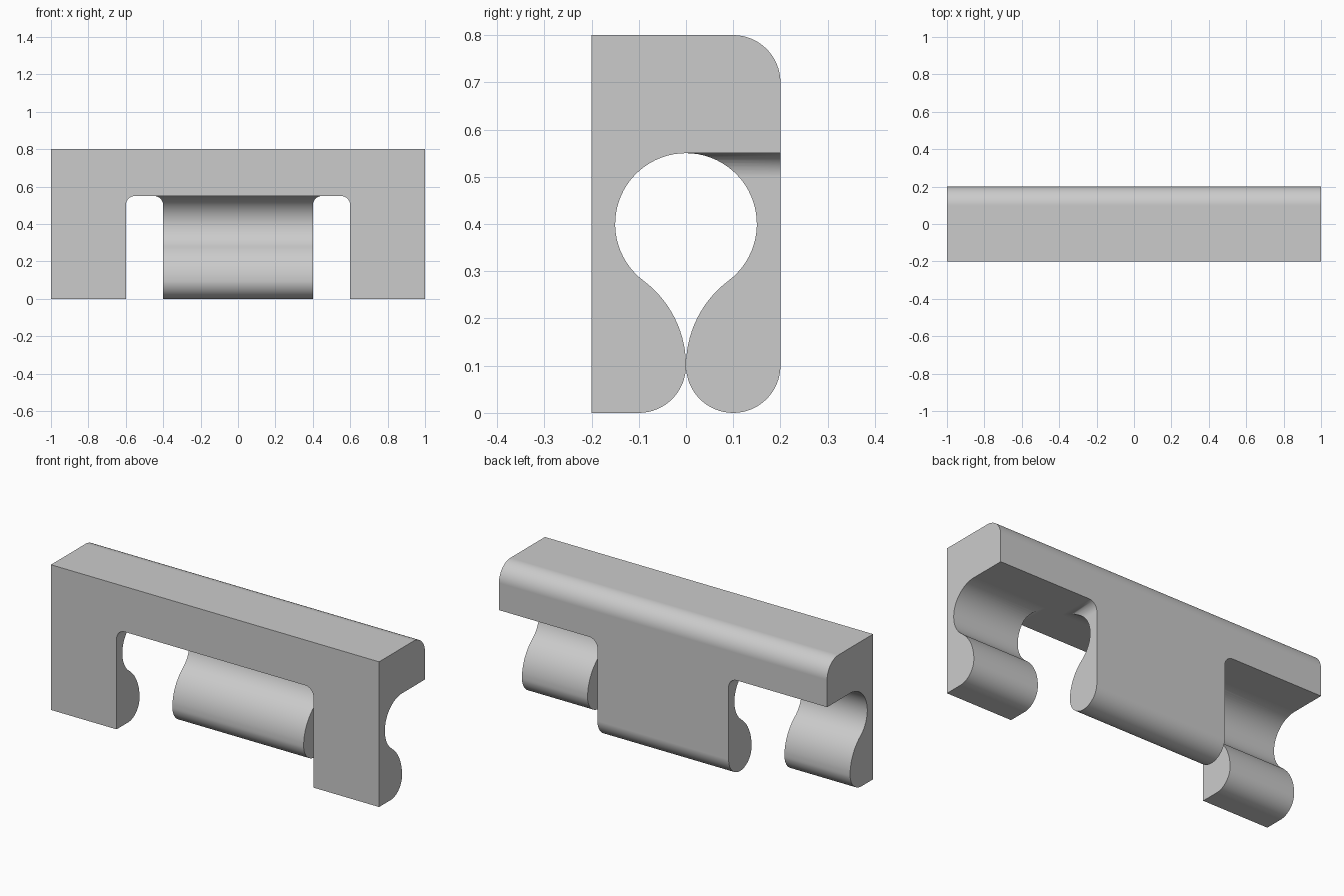
import bpy, bmesh
from math import sin, cos, radians, degrees, atan2
from mathutils import Vector

if "Cube" in bpy.data.objects:
    bpy.data.objects.remove(bpy.data.objects["Cube"])

GAP = 0.0005  # hairline slit between the front and rear jaws


def arc(cx, cz, r, a0, a1, n):
    """Points along a circular arc, angles in degrees."""
    return [(cx + r * cos(radians(a0 + (a1 - a0) * i / n)),
             cz + r * sin(radians(a0 + (a1 - a0) * i / n))) for i in range(n + 1)]


def prism(name, points, place, start, end):
    """Extrude a 2D outline; place(u, v, t) maps it into space."""
    clean = []
    for p in points:
        if not clean or (Vector(p) - Vector(clean[-1])).length > 1e-5:
            clean.append(p)
    bm = bmesh.new()
    a = [bm.verts.new(place(u, v, start)) for u, v in clean]
    b = [bm.verts.new(place(u, v, end)) for u, v in clean]
    bm.faces.new(a)
    bm.faces.new(b[::-1])
    for i in range(len(a)):
        j = (i + 1) % len(a)
        bm.faces.new((a[i], b[i], b[j], a[j]))
    bmesh.ops.recalc_face_normals(bm, faces=bm.faces[:])
    mesh = bpy.data.meshes.new(name)
    bm.to_mesh(mesh)
    bm.free()
    ob = bpy.data.objects.new(name, mesh)
    bpy.context.collection.objects.link(ob)
    return ob


# Clip cross-section: front foot, keyhole, rear foot, rounded top edge
t = degrees(atan2(0.18, 0.135))
front_jaw = arc(-0.1, 0.1, 0.1, -90, 0, 16) + arc(-0.225, 0.1, 0.225, 0, t, 14)
hole = arc(0, 0.4, 0.15, 180 + t, -t, 56)
rear_jaw = arc(0.225, 0.1, 0.225, 180 - t, 180, 14) + arc(0.1, 0.1, 0.1, 180, 360, 32)
front_jaw = [(min(y, -GAP), z) for y, z in front_jaw]
rear_jaw = [(max(y, GAP), z) for y, z in rear_jaw]
outline = ([(-0.2, 0)] + front_jaw + hole + rear_jaw
           + arc(0.1, 0.7, 0.1, 0, 90, 16) + [(-0.2, 0.8)])
clip = prism("clip_body", outline, lambda u, v, x: (x, u, v), -1, 1)

# Front window between the outer legs, with rounded upper corners
window = ([(-0.6, -0.2)] + [(0.6, -0.2)] + arc(0.55, 0.5, 0.05, 0, 90, 10)
          + arc(-0.55, 0.5, 0.05, 90, 180, 10))
cutters = [prism("front_window_cutter", window, lambda u, v, y: (u, y, v), -0.4, 0)]

# Rear notches on both sides of the centre tab
for side, s in (("left", -1), ("right", 1)):
    notch = [(1.2, -0.2), (1.2, 0.55)] + arc(0.45, 0.5, 0.05, 90, 180, 10) + [(0.4, -0.2)]
    notch = [(s * x, z) for x, z in notch]
    cutters.append(prism(side + "_rear_notch_cutter", notch,
                         lambda u, v, y: (u, y, v), 0, 0.4))

bpy.context.view_layer.objects.active = clip
clip.select_set(True)
for c in cutters:
    m = clip.modifiers.new(c.name, 'BOOLEAN')
    m.operation = 'DIFFERENCE'
    m.solver = 'EXACT'
    m.object = c
    bpy.ops.object.modifier_apply(modifier=m.name)
for c in cutters:
    bpy.data.objects.remove(c, do_unlink=True)

# Smooth curved surfaces, crisp edges, flat sides kept flat
bpy.ops.object.shade_smooth_by_angle(angle=radians(30))
wn = clip.modifiers.new("even_normals", 'WEIGHTED_NORMAL')
wn.keep_sharp = True

grey = bpy.data.materials.new("light_grey")
grey.diffuse_color = (0.6, 0.6, 0.6, 1)
grey.use_nodes = True
grey.node_tree.nodes["Principled BSDF"].inputs["Base Color"].default_value = grey.diffuse_color
clip.data.materials.clear()
clip.data.materials.append(grey)
for p in clip.data.polygons:
    p.material_index = 0
